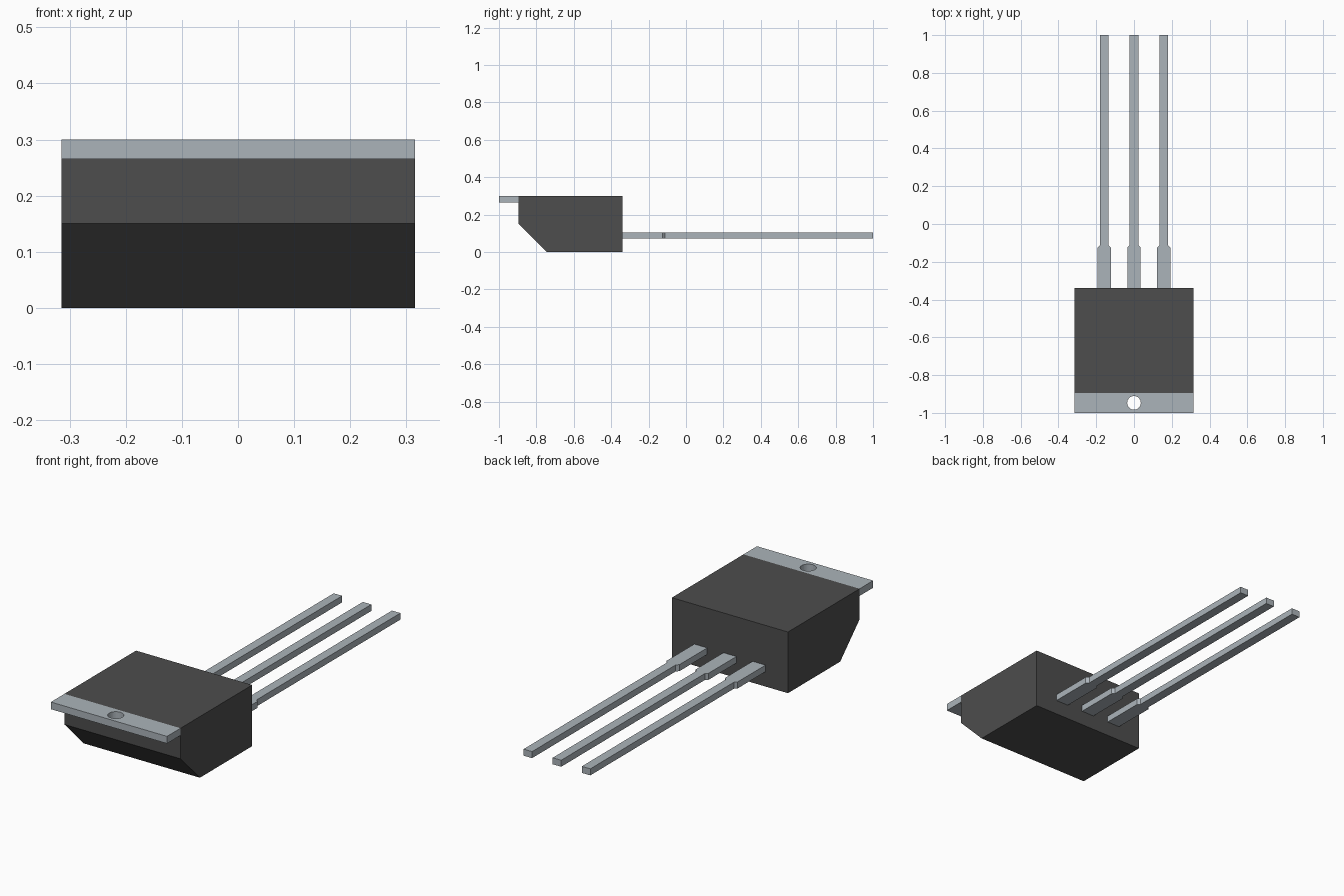
import bpy
import bmesh
from mathutils import Vector

cube = bpy.data.objects.get("Cube")
if cube:
    bpy.data.objects.remove(cube, do_unlink=True)


def material(name, rgb):
    mat = bpy.data.materials.new(name)
    color = (*rgb, 1.0)
    mat.diffuse_color = color
    mat.use_nodes = True
    mat.node_tree.nodes["Principled BSDF"].inputs["Base Color"].default_value = color
    return mat


def extrude_profile(name, points, direction, mat):
    """Solid made by sweeping a flat outline along a direction."""
    bm = bmesh.new()
    base = bm.faces.new([bm.verts.new(p) for p in points])
    swept = bmesh.ops.extrude_face_region(bm, geom=[base], use_keep_orig=True)
    moved = [g for g in swept["geom"] if isinstance(g, bmesh.types.BMVert)]
    bmesh.ops.translate(bm, verts=moved, vec=Vector(direction))
    bmesh.ops.recalc_face_normals(bm, faces=bm.faces)
    mesh = bpy.data.meshes.new(name)
    bm.to_mesh(mesh)
    bm.free()
    mesh.materials.append(mat)
    obj = bpy.data.objects.new(name, mesh)
    bpy.context.collection.objects.link(obj)
    return obj


plastic = material("dark plastic", (0.075, 0.075, 0.075))
metal = material("grey metal", (0.41, 0.455, 0.49))

half_width = 0.315
top = 0.30
body_front, body_back = -0.895, -0.34

# Plastic body with a chamfered lower front
side = [(body_back, 0), (body_back, top), (body_front, top),
        (body_front, 0.15), (-0.745, 0)]
extrude_profile("body", [(-half_width, y, z) for y, z in side],
                (2 * half_width, 0, 0), plastic)

# Metal mounting tab
tab_bottom = 0.265
outline = [(-half_width, -1), (half_width, -1),
           (half_width, body_front), (-half_width, body_front)]
tab = extrude_profile("mounting_tab", [(x, y, tab_bottom) for x, y in outline],
                      (0, 0, top - tab_bottom), metal)

# Round screw hole through the tab
bpy.ops.mesh.primitive_cylinder_add(vertices=32, radius=0.036, depth=0.2,
                                    location=(0, -0.947, 0.28))
cutter = bpy.context.object
cutter.name = "hole_cutter"
cutter.data.materials.append(metal)
cutter.hide_render = True
cutter.hide_set(True)
cutter.display_type = 'WIRE'
hole = tab.modifiers.new("screw_hole", 'BOOLEAN')
hole.operation = 'DIFFERENCE'
hole.solver = 'EXACT'
hole.object = cutter
bpy.context.view_layer.objects.active = tab
tab.select_set(True)
bpy.ops.object.modifier_apply(modifier=hole.name)
bpy.data.objects.remove(cutter, do_unlink=True)

# Three leads, wide near the body and narrow beyond
half = [(0.035, body_back), (0.035, -0.125), (0.023, -0.113), (0.023, 1.0)]
lead_shape = half + [(-x, y) for x, y in reversed(half)]
for label, cx in (("right", -0.158), ("middle", 0), ("left", 0.158)):
    extrude_profile(label + "_lead", [(cx + x, y, 0.073) for x, y in lead_shape],
                    (0, 0, 0.032), metal)
